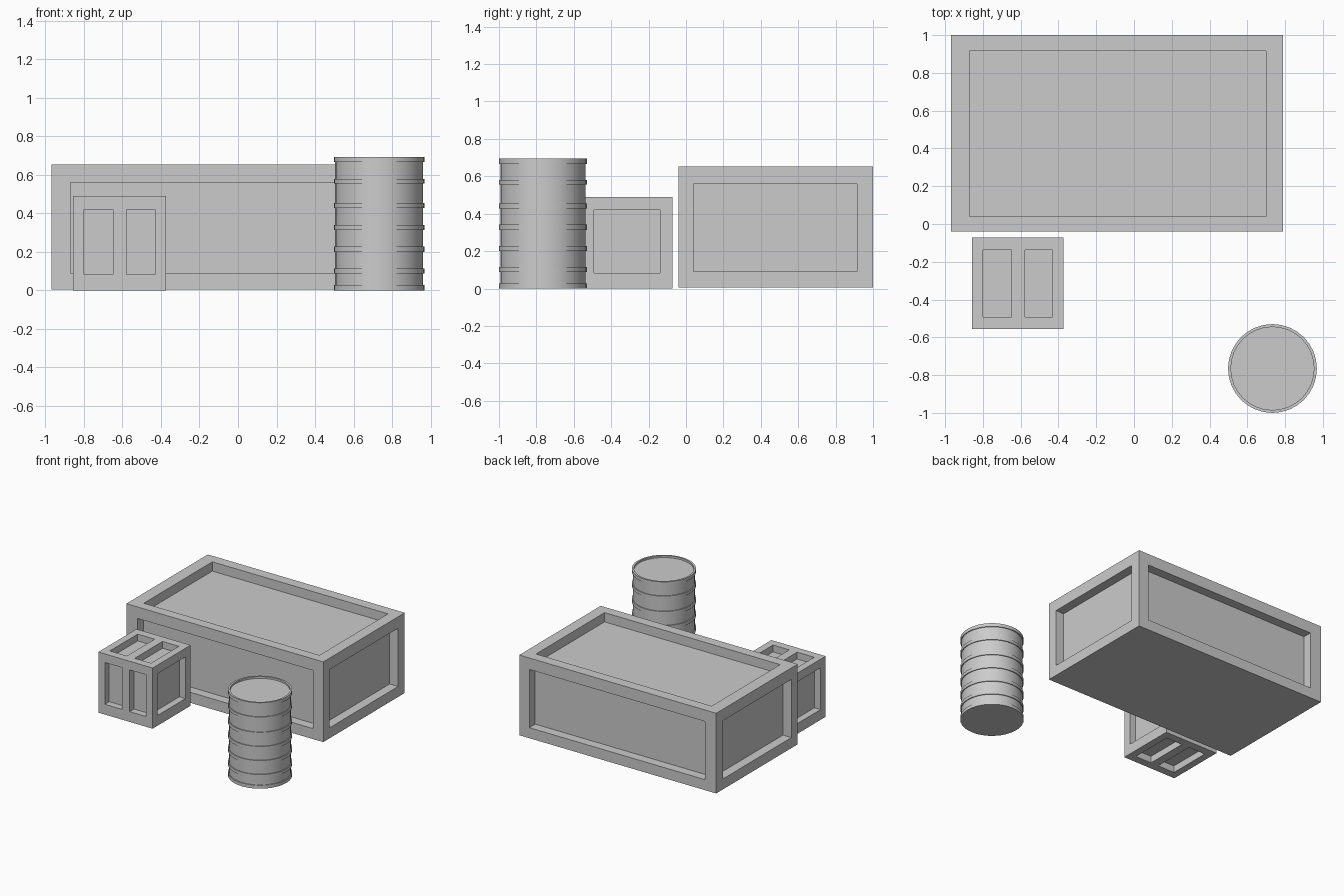
import bpy, bmesh, math
from mathutils import Vector

if "Cube" in bpy.data.objects:
    bpy.data.objects.remove(bpy.data.objects["Cube"])


def finish(bm, name):
    bmesh.ops.recalc_face_normals(bm, faces=bm.faces)
    mesh = bpy.data.meshes.new(name)
    bm.to_mesh(mesh)
    bm.free()
    obj = bpy.data.objects.new(name, mesh)
    bpy.context.collection.objects.link(obj)
    return obj


def crate(name, lo, hi, openings, depth, open_bottom):
    """Box whose faces are recessed wherever both in-plane coordinates lie in an opening."""
    lo, hi = Vector(lo), Vector(hi)
    bm = bmesh.new()
    bmesh.ops.create_cube(bm, size=1)
    size, mid = hi - lo, (lo + hi) / 2
    for v in bm.verts:
        v.co = Vector(v.co[i] * size[i] + mid[i] for i in range(3))
    # Cut the box along every panel border
    for axis, spans in enumerate(openings):
        normal = Vector((0, 0, 0))
        normal[axis] = 1
        for cut in [c for span in spans for c in span]:
            bmesh.ops.bisect_plane(bm, geom=bm.verts[:] + bm.edges[:] + bm.faces[:],
                                   plane_co=normal * cut, plane_no=normal)
    bm.normal_update()

    def is_panel(f):
        if f.normal.z < -0.5 and not open_bottom:
            return False
        c = f.calc_center_median()
        return all(abs(f.normal[a]) > 0.5 or any(s < c[a] < e for s, e in openings[a])
                   for a in range(3))

    # Push the panels inward
    panels = [f for f in bm.faces if is_panel(f)]
    shifts = [f.normal.copy() * -depth for f in panels]
    new = bmesh.ops.extrude_discrete_faces(bm, faces=panels)["faces"]
    for f, shift in zip(new, shifts):
        bmesh.ops.translate(bm, verts=f.verts[:], vec=shift)
    return finish(bm, name)


def drum(name, centre, height, body, rib, ribs, lid, recess, sides=32):
    """Lathed barrel with square ribs and a recessed lid."""
    profile = []
    for z0, z1 in ribs:
        profile += [(body, z0), (rib, z0), (rib, z1), (body, z1)]
    profile = profile[1:-1] + [(lid, height), (lid, height - recess)]
    bm = bmesh.new()
    rings = []
    for r, z in profile:
        rings.append([bm.verts.new((centre[0] + r * math.cos(math.tau * i / sides),
                                    centre[1] + r * math.sin(math.tau * i / sides), z))
                      for i in range(sides)])
    for a, b in zip(rings, rings[1:]):
        for i in range(sides):
            j = (i + 1) % sides
            bm.faces.new((a[i], a[j], b[j], b[i]))
    bm.faces.new(rings[0][::-1])
    bm.faces.new(rings[-1])
    obj = finish(bm, name)
    bpy.context.view_layer.objects.active = obj
    obj.select_set(True)
    bpy.ops.object.shade_smooth_by_angle(angle=math.radians(30))
    obj.select_set(False)


# Large crate: one panel per side and on top, plain underside
crate("large_crate", (-0.97, -0.04, 0.005), (0.79, 1.0, 0.653),
      [[(-0.87, 0.70)], [(0.04, 0.915)], [(0.09, 0.56)]], 0.075, False)

# Small crate: twin slots around the middle slat, single panels on the ends
crate("small_crate", (-0.858, -0.557, 0), (-0.373, -0.072, 0.49),
      [[(-0.80, -0.648), (-0.578, -0.432)], [(-0.493, -0.138)], [(0.083, 0.42)]], 0.055, True)

# Ribbed drum
drum("drum", (0.733, -0.765), 0.694, 0.228, 0.235,
     [(0, 0.027), (0.089, 0.114), (0.2, 0.227), (0.314, 0.341),
      (0.427, 0.455), (0.555, 0.579), (0.667, 0.694)], 0.22, 0.015)
